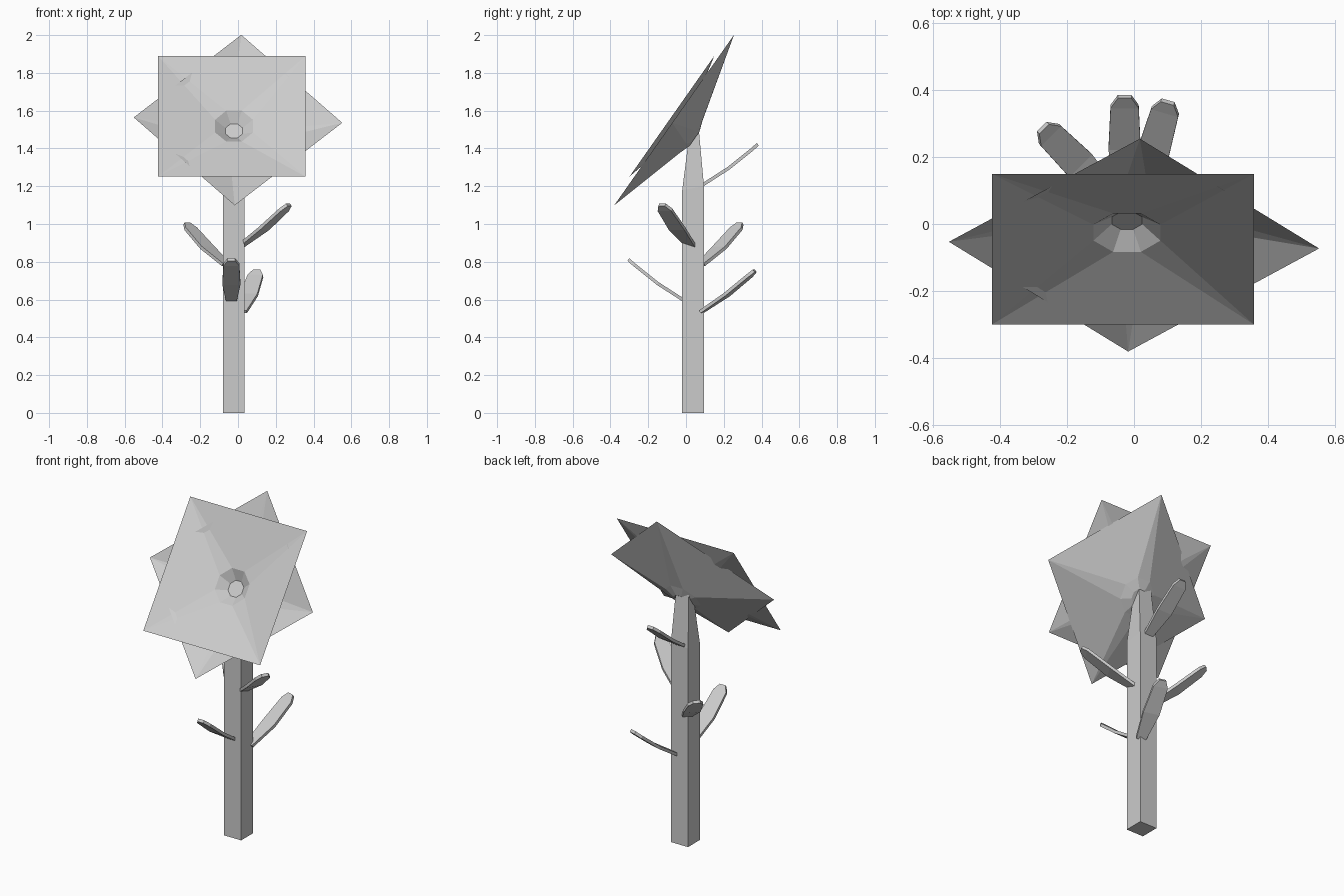
import bpy, bmesh
from math import cos, sin, pi, radians
from mathutils import Matrix, Vector

cube = bpy.data.objects.get("Cube")
if cube:
    bpy.data.objects.remove(cube, do_unlink=True)

grey = bpy.data.materials.new("plain_grey")
grey.use_nodes = True
grey.diffuse_color = (0.6, 0.6, 0.6, 1)
grey.node_tree.nodes["Principled BSDF"].inputs["Base Color"].default_value = (0.6, 0.6, 0.6, 1)


def finish(name, bm, matrix=None):
    """Turn a bmesh into a named, flat shaded object."""
    bmesh.ops.recalc_face_normals(bm, faces=bm.faces)
    if matrix:
        bm.transform(matrix)
    mesh = bpy.data.meshes.new(name)
    bm.to_mesh(mesh)
    bm.free()
    mesh.materials.append(grey)
    obj = bpy.data.objects.new(name, mesh)
    bpy.context.collection.objects.link(obj)
    return obj


def loft(name, rings, matrix=None):
    """Closed solid through rings of four points."""
    bm = bmesh.new()
    loops = [[bm.verts.new(p) for p in ring] for ring in rings]
    for a, b in zip(loops, loops[1:]):
        for i in range(4):
            j = (i + 1) % 4
            bm.faces.new((a[i], a[j], b[j], b[i]))
    bm.faces.new(loops[0])
    bm.faces.new(loops[-1])
    return finish(name, bm, matrix)


def bloom(name, centre, roll, hole, lip, lip_depth, base, base_depth):
    """Square funnel: flat square rim, eight sided lip, steeper cup, flat floor."""
    bm = bmesh.new()

    def octagon(r, depth):
        angles = [pi / 8 + k * pi / 4 for k in range(8)]
        return [bm.verts.new((hole[0] + r * cos(a), hole[1] + r * sin(a), -depth)) for a in angles]

    rim = [bm.verts.new((0.552 * cos(a), 0.552 * sin(a), 0))
           for a in [pi / 4 + k * pi / 2 for k in range(4)]]
    outer, inner = octagon(lip, lip_depth), octagon(base, base_depth)
    for k in range(4):
        a, b, c = outer[2 * k], outer[2 * k + 1], outer[(2 * k + 2) % 8]
        bm.faces.new((rim[k], b, a))
        bm.faces.new((rim[k], rim[(k + 1) % 4], c, b))
    for k in range(8):
        j = (k + 1) % 8
        bm.faces.new((outer[k], outer[j], inner[j], inner[k]))
    bm.faces.new(inner)
    matrix = (Matrix.Translation(centre) @ Matrix.Rotation(radians(54.9), 4, 'X')
              @ Matrix.Rotation(radians(roll), 4, 'Z'))
    return finish(name, bm, matrix)


# Stem: square post that narrows to a slanted top
def stem_ring(x0, x1, y0, y1, z0, z1):
    return [(x0, y0, z0), (x1, y0, z0), (x1, y1, z1), (x0, y1, z1)]


loft("stem", [stem_ring(-0.08, 0.035, -0.02, 0.095, 0, 0),
              stem_ring(-0.08, 0.035, -0.02, 0.095, 1.18, 1.2),
              stem_ring(-0.065, 0.02, 0.012, 0.066, 1.43, 1.52)])

# Flower head: two square funnels, one turned an eighth
bloom("front_petals", (-0.033, -0.075, 1.57), 0, (0.012, -0.014), 0.108, 0.07, 0.049, 0.114)
bloom("back_petals", (0, -0.063, 1.55), 43.2, (-0.014, -0.014), 0.11, 0.125, 0.05, 0.145)

# Leaves: thin upward curving blades; each step is reach, rise, half width
BLADE = [(-0.01, -0.005, 0.028), (0.13, 0.085, 0.048), (0.255, 0.185, 0.042), (0.285, 0.212, 0.02)]
LEAVES = {
    "left_leaf": (0.025, 0.02, 0.89, -31),
    "right_back_leaf": (-0.07, 0.085, 0.79, 135),
    "front_leaf": (-0.035, -0.02, 0.6, -90),
    "left_back_leaf": (0.022, 0.09, 0.54, 74),
    "upper_back_leaf": (-0.028, 0.095, 1.21, 90),
}
for name, (x, y, z, turn) in LEAVES.items():
    rings = []
    for reach, rise, half in BLADE:
        t = Vector((0.005, 0, -0.007))
        p = Vector((reach, 0, rise))
        w = Vector((0, half, 0))
        rings.append([p - w + t, p + w + t, p + w - t, p - w - t])
    loft(name, rings, Matrix.Translation((x, y, z)) @ Matrix.Rotation(radians(turn), 4, 'Z'))
